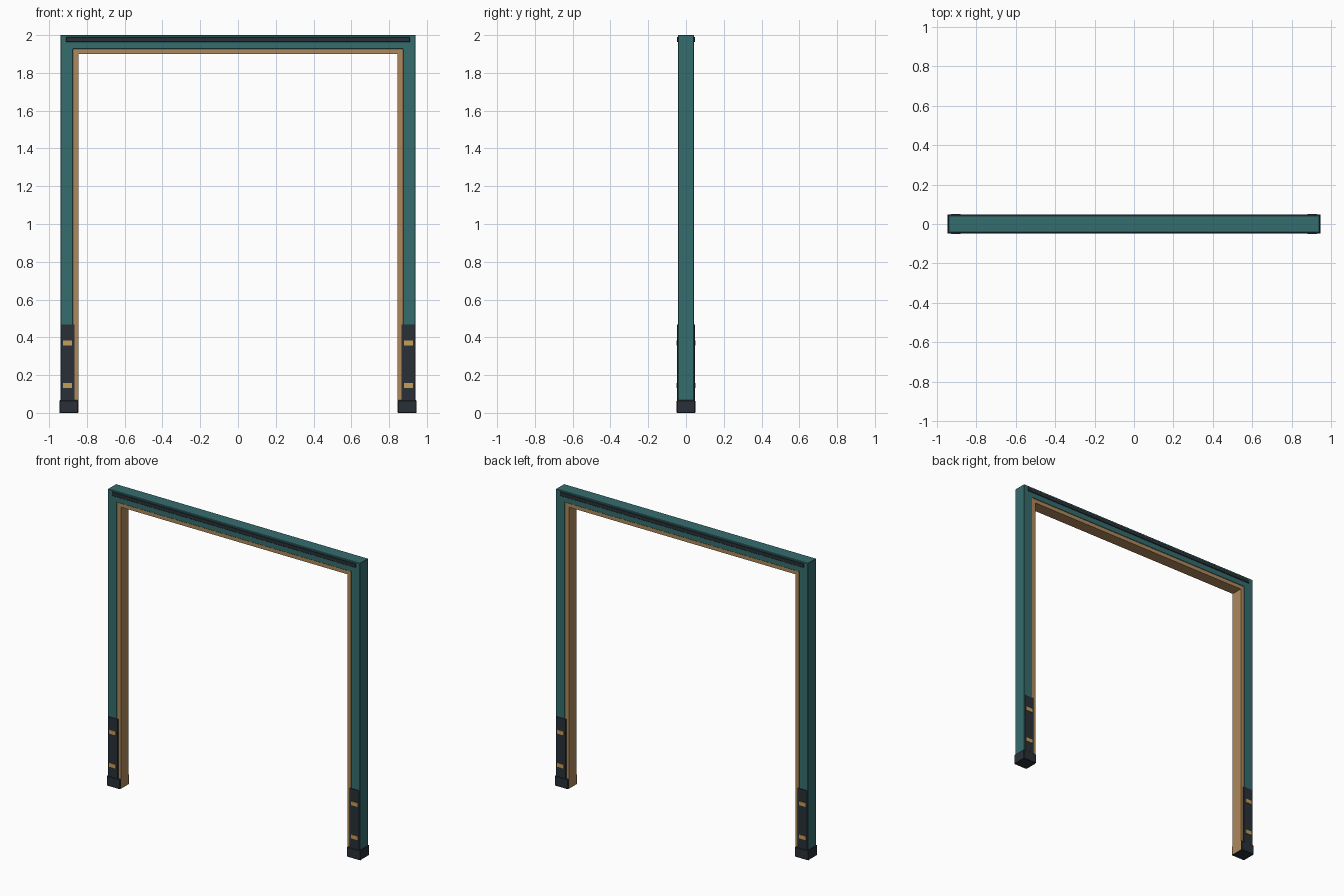
import bpy, bmesh

if "Cube" in bpy.data.objects:
    bpy.data.objects.remove(bpy.data.objects["Cube"])


def material(name, rgb):
    m = bpy.data.materials.new(name)
    m.diffuse_color = (*rgb, 1)
    m.use_nodes = True
    m.node_tree.nodes["Principled BSDF"].inputs["Base Color"].default_value = m.diffuse_color
    return m


TEAL = material("teal paint", (0.036, 0.150, 0.152))
WOOD = material("tan wood", (0.43, 0.25, 0.105))
DARK = material("charcoal", (0.022, 0.030, 0.038))
GOLD = material("brass", (0.56, 0.35, 0.10))


def finish(name, bm, mat, bevel=0):
    bmesh.ops.recalc_face_normals(bm, faces=bm.faces)
    me = bpy.data.meshes.new(name)
    bm.to_mesh(me)
    bm.free()
    me.materials.append(mat)
    ob = bpy.data.objects.new(name, me)
    bpy.context.collection.objects.link(ob)
    if bevel:
        b = ob.modifiers.new("bevel", 'BEVEL')
        b.width, b.segments = bevel, 1
    return ob


def box(name, x, y, z, mat, bevel=0):
    bm = bmesh.new()
    bmesh.ops.create_cube(bm, size=1)
    for v in bm.verts:
        for i, (lo, hi) in enumerate((x, y, z)):
            v.co[i] = (lo + hi) / 2 + v.co[i] * (hi - lo)
    return finish(name, bm, mat, bevel)


def arch(name, outer, top, inner, under, bottom, depth, mat, bevel=0):
    # upside-down U profile, extruded along y
    pts = [(-outer, bottom), (-outer, top), (outer, top), (outer, bottom),
           (inner, bottom), (inner, under), (-inner, under), (-inner, bottom)]
    bm = bmesh.new()
    f = bm.faces.new([bm.verts.new((x, -depth, z)) for x, z in pts])
    ext = bmesh.ops.extrude_face_region(bm, geom=[f])["geom"]
    for v in ext:
        if isinstance(v, bmesh.types.BMVert):
            v.co.y = depth
    return finish(name, bm, mat, bevel)


# outer frame and inner lining
arch("outer_frame", 0.94, 2.0, 0.873, 1.926, 0.005, 0.043, TEAL, 0.002)
arch("inner_lining", 0.873, 1.926, 0.845, 1.90, 0.002, 0.040, WOOD)

for sx, side in ((-1, "left"), (1, "right")):
    # foot block
    xs = sorted((sx * 0.846, sx * 0.946))
    box(f"{side}_foot", xs, (-0.049, 0.049), (0, 0.067), DARK, 0.003)

for sy, face in ((-1, "front"), (1, "back")):
    # header trim strip
    ys = sorted((sy * 0.040, sy * 0.047))
    box(f"{face}_header_strip", (-0.91, 0.91), ys, (1.963, 1.990), DARK, 0.002)
    for sx, side in ((-1, "left"), (1, "right")):
        # kick plate with two brass tabs
        xs = sorted((sx * 0.865, sx * 0.937))
        box(f"{face}_{side}_kick_plate", xs, ys, (0.06, 0.467), DARK)
        xs = sorted((sx * 0.878, sx * 0.926))
        yt = sorted((sy * 0.045, sy * 0.051))
        for i, z in enumerate((0.146, 0.370)):
            box(f"{face}_{side}_brass_tab_{i + 1}", xs, yt, (z - 0.013, z + 0.013), GOLD)
